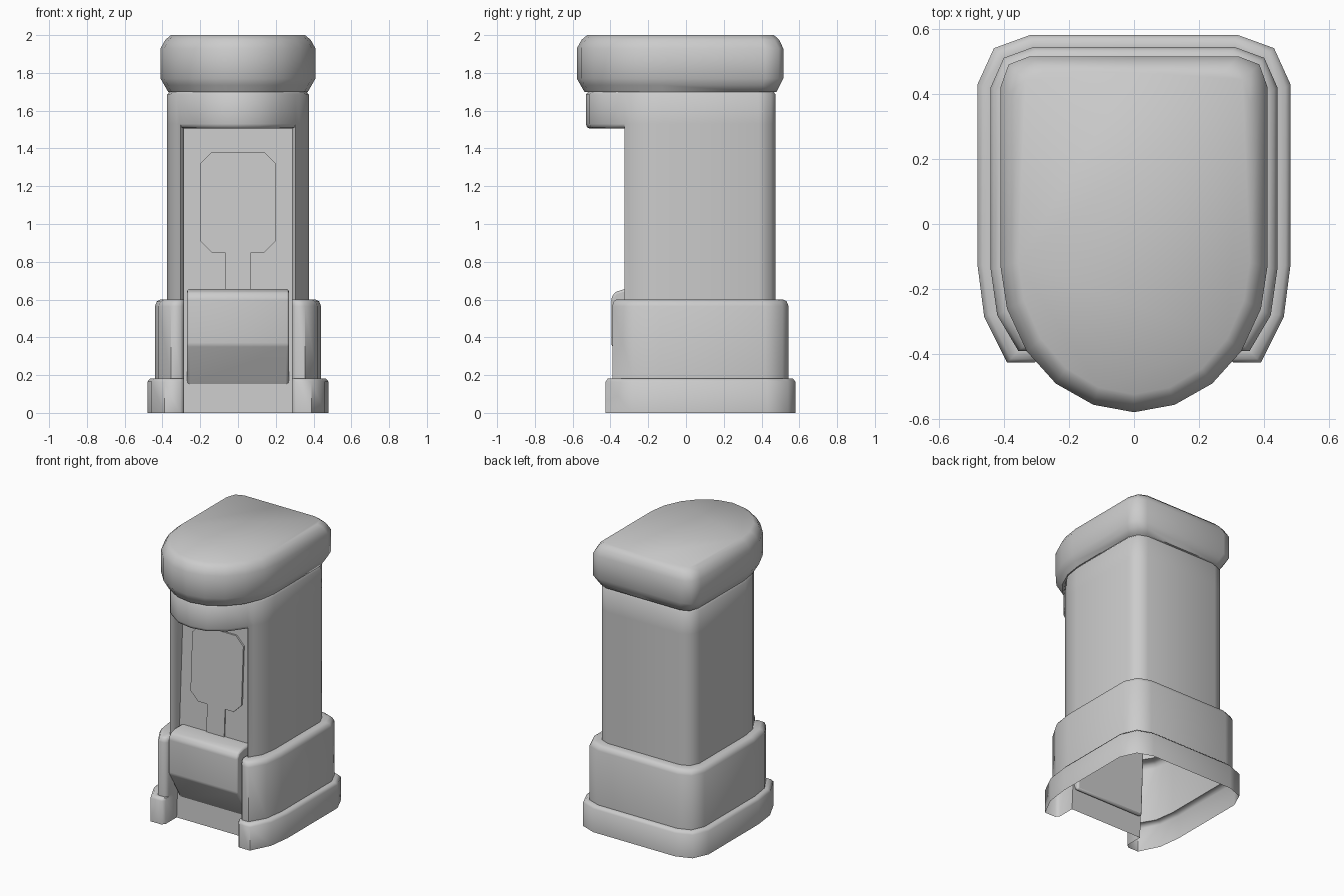
import bpy, bmesh, math

if "Cube" in bpy.data.objects:
    bpy.data.objects.remove(bpy.data.objects["Cube"])


def finish(name, bm, angle=58, bevel=0):
    bmesh.ops.remove_doubles(bm, verts=bm.verts[:], dist=0.0005)
    bmesh.ops.recalc_face_normals(bm, faces=bm.faces[:])
    me = bpy.data.meshes.new(name)
    bm.to_mesh(me)
    bm.free()
    ob = bpy.data.objects.new(name, me)
    bpy.context.collection.objects.link(ob)
    bpy.ops.object.select_all(action='DESELECT')
    ob.select_set(True)
    bpy.context.view_layer.objects.active = ob
    if bevel:
        mod = ob.modifiers.new("bevel", 'BEVEL')
        mod.width, mod.segments = bevel, 2
        mod.limit_method = 'ANGLE'
    bpy.ops.object.shade_smooth_by_angle(angle=math.radians(angle))
    return ob


def mirrored(half):
    """Closed loop from a right half that starts at the back centre."""
    return half + [(-x, y) for x, y in reversed(half) if x > 1e-6]


def inset(pts, i):
    hx = max(abs(x) for x, y in pts)
    hy = max(abs(y) for x, y in pts)
    return [(x * (1 - i / hx), y * (1 - i / hy)) for x, y in pts]


def ring(bm, pts, z):
    return [bm.verts.new((x, y, z)) for x, y in pts]


def bridge(bm, a, b, closed=True):
    n = len(a)
    for i in range(n if closed else n - 1):
        j = (i + 1) % n
        bm.faces.new((a[i], a[j], b[j], b[i]))


def panel_y(z):
    return -0.28 + 0.05 * z


# Right-half plan outlines, back centre to the edge of the front opening
foot = [(0, .58), (.32, .58), (.43, .54), (.48, .43), (.48, -.13), (.46, -.285), (.39, -.425), (.305, -.425)]
skirt = [(0, .543), (.31, .543), (.40, .51), (.44, .42), (.44, -.14), (.42, -.28), (.355, -.39), (.305, -.39)]
body = [(0, .475), (.28, .475), (.345, .45), (.375, .385), (.375, -.13), (.357, -.24), (.325, -.29), (.305, -.325)]
brow = [(.225, -.435), (.115, -.51), (0, -.53)]
lid = [(0, .515), (.32, .515), (.385, .49), (.41, .42), (.41, -.13), (.39, -.26), (.33, -.39),
       (.24, -.49), (.125, -.555), (0, -.578)]

# Cabinet shell: stepped hollow loft with a front recess
bm = bmesh.new()
prev = None
for z, outline, i in [(0, foot, 0), (.165, foot, 0), (.182, foot, .015), (.182, skirt, 0), (.565, skirt, 0),
                      (.59, skirt, .01), (.60, skirt, .03), (.60, body, 0), (1.53, body, 0)]:
    half = inset(outline, i)
    half[-1] = (.305, half[-1][1])
    half += [(.285, half[-1][1] + .022), (.285, panel_y(z))]
    cur = ring(bm, mirrored(half), z)
    if prev:
        bridge(bm, prev, cur)
    prev = cur

# Curved brow above the recess, with rounded lower lip and ceiling
full = mirrored(body + brow[:2])
full.insert(len(full) // 2 + 1, brow[2])
prev = None
for z, i in [(1.53, 0), (1.685, 0), (1.70, .012)]:
    cur = ring(bm, inset(full, i), z)
    if prev:
        bridge(bm, prev, cur)
    prev = cur
arc = [body[-1]] + brow + [(-x, y) for x, y in brow[1::-1]] + [(-.305, -.325)]
a = ring(bm, arc, 1.53)
b = ring(bm, [(x * .985, y + .006) for x, y in arc], 1.512)
c = ring(bm, [(x * .935, y + .022) for x, y in arc], 1.505)
bridge(bm, a, b, False)
bridge(bm, b, c, False)
bm.faces.new(c + ring(bm, [(-.285, panel_y(1.505)), (.285, panel_y(1.505))], 1.505))
finish("cabinet_shell", bm)

# Rounded lid
bm = bmesh.new()
loop = mirrored(lid)
prev = None
for z, i in [(1.70, .04), (1.735, .02), (1.77, 0), (1.93, 0), (1.975, .025), (2.0, .055)]:
    cur = ring(bm, inset(loop, i), z)
    if prev:
        bridge(bm, prev, cur)
    else:
        bm.faces.new(cur)
    prev = cur
bm.faces.new(prev)
finish("lid", bm)


def plate(name, pts, depth):
    """Thin plate lying on the sloping recess panel; pts are (x, z)."""
    bm = bmesh.new()
    front = [bm.verts.new((x, panel_y(z) - depth, z)) for x, z in pts]
    back = [bm.verts.new((x, panel_y(z) + .005, z)) for x, z in pts]
    bm.faces.new(front)
    bm.faces.new(back)
    bridge(bm, front, back)
    finish(name, bm, 30)


# Screen with clipped corners, and the strip below it
w, c = .20, .06
plate("screen", [(w, .85 + c), (w, 1.38 - c), (w - c, 1.38), (c - w, 1.38),
                 (-w, 1.38 - c), (-w, .85 + c), (c - w, .85), (w - c, .85)], .012)
plate("screen_strip", [(.07, .62), (.07, .855), (-.07, .855), (-.07, .62)], .008)

# Protruding tray box with an undercut lower face
bm = bmesh.new()
prof = [(-.24, .14), (-.265, .14), (-.395, .36), (-.395, .61), (-.375, .64), (-.325, .655), (-.22, .655)]
left = [bm.verts.new((-.27, y, z)) for y, z in prof]
right = [bm.verts.new((.27, y, z)) for y, z in prof]
bm.faces.new(left)
bm.faces.new(right)
bridge(bm, left, right)
finish("tray_box", bm, 40, .012)
